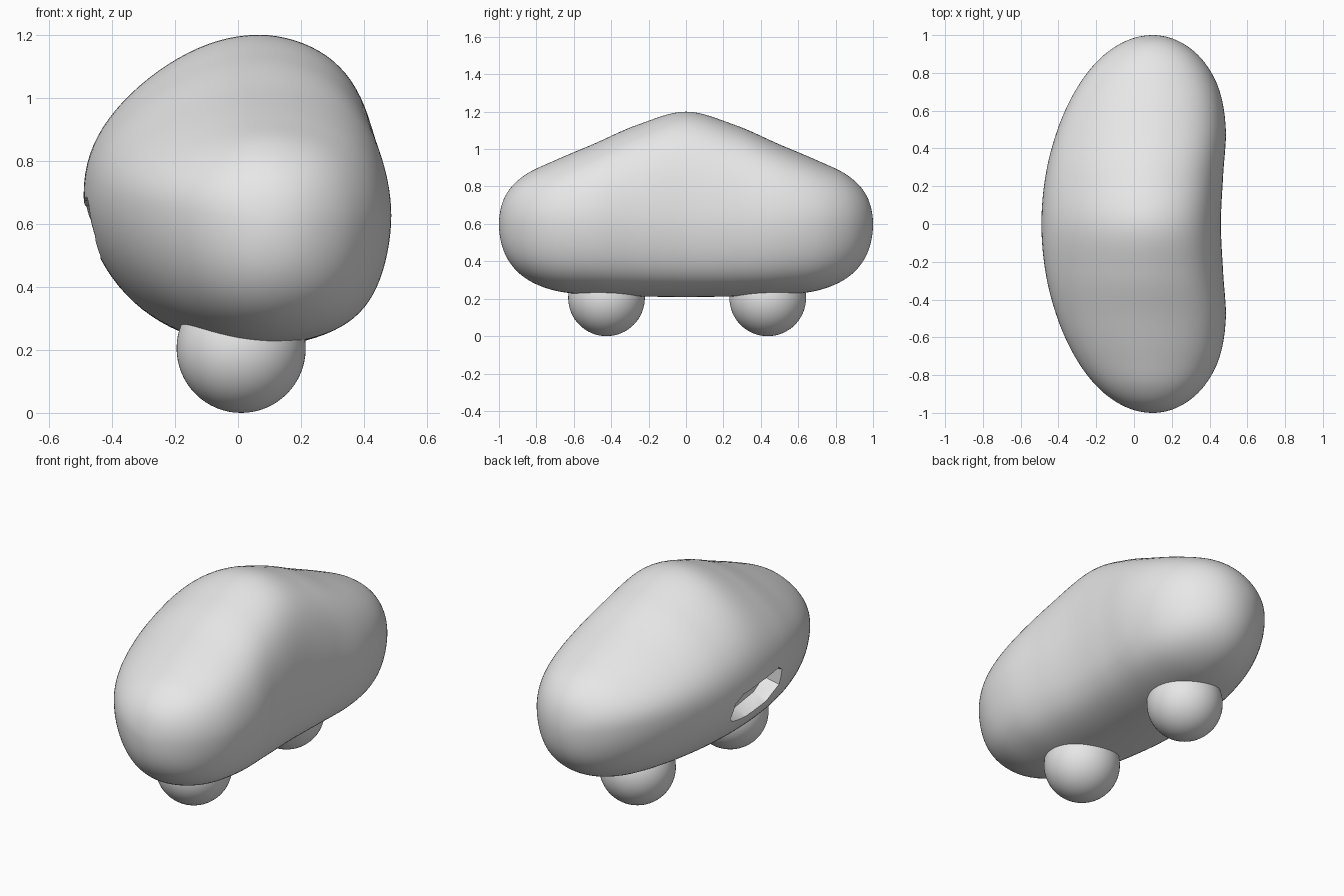
import bpy
import bmesh
from math import sin, cos, pi, radians

if "Cube" in bpy.data.objects:
    bpy.data.objects.remove(bpy.data.objects["Cube"], do_unlink=True)

# Plain grey for everything
grey = bpy.data.materials.new("light_grey")
grey.use_nodes = True
grey.diffuse_color = (0.8, 0.8, 0.8, 1)
grey.node_tree.nodes["Principled BSDF"].inputs["Base Color"].default_value = (0.8, 0.8, 0.8, 1)

# Body outline from the middle to the end, one value per equal angle step
TOP = [1.2, 1.13, 1.025, 0.937, 0.858, 0.75, 0.6]
BOTTOM = [0.21, 0.212, 0.22, 0.245, 0.315, 0.435, 0.6]
LEFT = [-0.49, -0.468, -0.405, -0.31, -0.19, -0.05, 0.1]
RIGHT = [0.46, 0.472, 0.486, 0.452, 0.365, 0.24, 0.1]
MIDDLE = [0.07, 0.075, 0.085, 0.095, 0.1, 0.1, 0.1]


def sample(table, u):
    """Smooth curve through the table, even at the middle, odd at the end."""
    last = len(table) - 1

    def at(i):
        return 2 * table[last] - table[2 * last - i] if i > last else table[abs(i)]
    s = abs(u) * last
    i = min(int(s), last - 1)
    f = s - i
    a, b, c, d = (at(i + k) for k in (-1, 0, 1, 2))
    return b + 0.5 * f * (c - a + f * (2*a - 5*b + 4*c - d + f * (3 * (b - c) + d - a)))


def power(v, p):
    return abs(v) ** p * (1 if v >= 0 else -1)


def make_object(name, bm):
    bmesh.ops.recalc_face_normals(bm, faces=bm.faces)
    mesh = bpy.data.meshes.new(name)
    bm.to_mesh(mesh)
    bm.free()
    mesh.materials.append(grey)
    obj = bpy.data.objects.new(name, mesh)
    bpy.context.collection.objects.link(obj)
    return obj


def activate(obj):
    bpy.ops.object.select_all(action='DESELECT')
    obj.select_set(True)
    bpy.context.view_layer.objects.active = obj


def section(u, sides):
    """Rounded cross-section of the body at position u from -1 to 1."""
    top, bottom, left, right, mid = (
        sample(t, u) for t in (TOP, BOTTOM, LEFT, RIGHT, MIDDLE))
    fade = cos(u * pi / 2)
    centre = 0.6 + 0.03 * fade
    points = []
    for k in range(sides):
        a = 2 * pi * k / sides
        c, s = cos(a), sin(a)
        # fuller on the concave side, flatter on the upper convex shoulder
        if c > 0:
            bulge = -0.14 if s > 0 else -0.2
        else:
            bulge = 0.11 if s > 0 else -0.03
        p = 1 + bulge * fade * abs(2 * c * s)
        lift = 0.06 * fade * max(0, -c) ** 3
        wide = right - mid if c > 0 else mid - left
        tall = top - centre if s > 0 else centre - bottom
        points.append((mid + wide * power(c, p), sin(u * pi / 2),
                       centre + tall * power(s, p) + lift))
    return points


# Bean-shaped body lofted along its length
SIDES, RINGS = 96, 96
bm = bmesh.new()
rings = [[bm.verts.new(p) for p in section(-1 + 2 * r / RINGS, SIDES)]
         for r in range(1, RINGS)]
for r0, r1 in zip(rings, rings[1:]):
    for k in range(SIDES):
        n = (k + 1) % SIDES
        bm.faces.new((r0[k], r0[n], r1[n], r1[k]))
for ring, y in ((rings[0], -1), (rings[-1], 1)):
    tip = bm.verts.new((0.1, y, 0.6))
    for k in range(SIDES):
        bm.faces.new((ring[k], ring[(k + 1) % SIDES], tip))
body = make_object("body", bm)

# Slot scooped into the convex flank, its floor rising inward
SLOT = [(0.21, 0.61), (0.15, 0.655), (0, 0.675), (-0.18, 0.69), (-0.22, 0.66),
        (-0.22, 0.55), (-0.12, 0.46), (0.06, 0.42), (0.18, 0.44), (0.22, 0.49)]
bm = bmesh.new()
face = bm.faces.new([bm.verts.new((-0.52, y, z)) for y, z in SLOT])
out = bmesh.ops.extrude_face_region(bm, geom=[face])
for v in out["geom"]:
    if isinstance(v, bmesh.types.BMVert):
        v.co = (-0.36, v.co.y * 0.95, 0.65 + (v.co.z - 0.65) * 0.6)
cutter = make_object("slot_cutter", bm)
cutter.hide_render = True
cut = body.modifiers.new("slot", 'BOOLEAN')
cut.operation = 'DIFFERENCE'
cut.solver = 'EXACT'
cut.object = cutter
activate(body)
bpy.ops.object.modifier_apply(modifier=cut.name)
bpy.data.objects.remove(cutter, do_unlink=True)
bpy.ops.object.shade_smooth_by_angle(angle=radians(35))

# Round feet under each end
for name, y in (("front_foot", -0.425), ("back_foot", 0.437)):
    bpy.ops.mesh.primitive_uv_sphere_add(segments=64, ring_count=32, radius=0.205,
                                         location=(0.01, y, 0.205))
    foot = bpy.context.object
    foot.name = name
    foot.data.materials.append(grey)
    bpy.ops.object.shade_smooth_by_angle(angle=radians(35))
